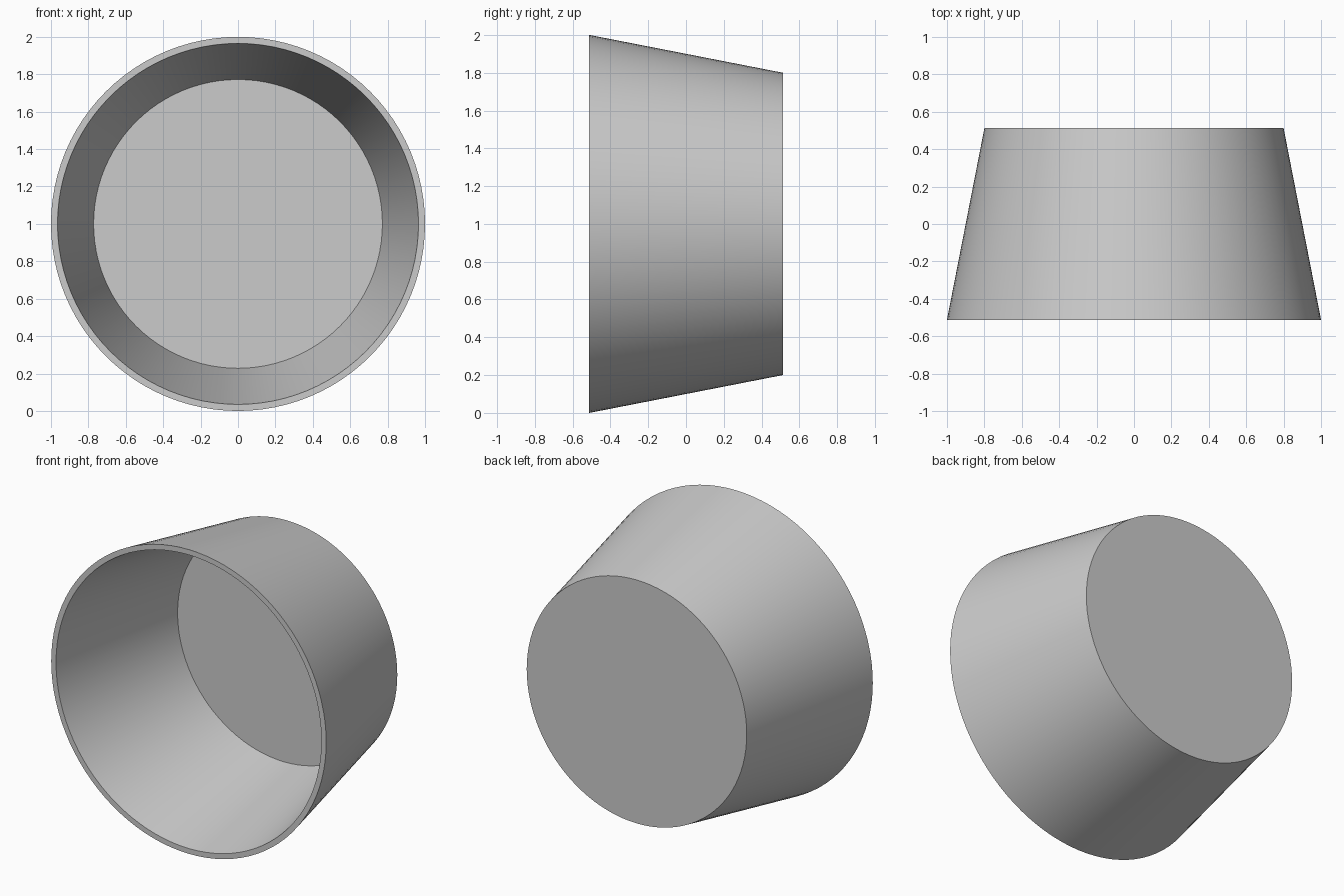
import bpy, bmesh, math
from mathutils import Matrix, Vector

if "Cube" in bpy.data.objects:
    bpy.data.objects.remove(bpy.data.objects["Cube"])

SEGMENTS = 96

# Cup half-section as (radius, y): inner floor, inner wall, rim, outer wall, base
profile = [(0, 0.475), (0.772, 0.475), (0.965, -0.512),
           (1.0, -0.512), (0.8, 0.512), (0, 0.512)]

bm = bmesh.new()
verts = [bm.verts.new((r, y, 0)) for r, y in profile]
edges = [bm.edges.new(pair) for pair in zip(verts, verts[1:])]

# Revolve the section around the y axis
bmesh.ops.spin(bm, geom=verts + edges, cent=(0, 0, 0), axis=(0, 1, 0),
               angle=math.tau, steps=SEGMENTS, use_merge=False)
bmesh.ops.remove_doubles(bm, verts=bm.verts, dist=1e-4)
bmesh.ops.recalc_face_normals(bm, faces=bm.faces)

# Stand the cup on the ground, opening towards the front
bmesh.ops.transform(bm, matrix=Matrix.Translation(Vector((0, 0, 1))), verts=bm.verts)

mesh = bpy.data.meshes.new("tapered_cup")
bm.to_mesh(mesh)
bm.free()
cup = bpy.data.objects.new("tapered_cup", mesh)
bpy.context.collection.objects.link(cup)

# Smooth walls with crisp rim and base edges
bpy.context.view_layer.objects.active = cup
cup.select_set(True)
bpy.ops.object.shade_smooth_by_angle(angle=math.radians(30))
